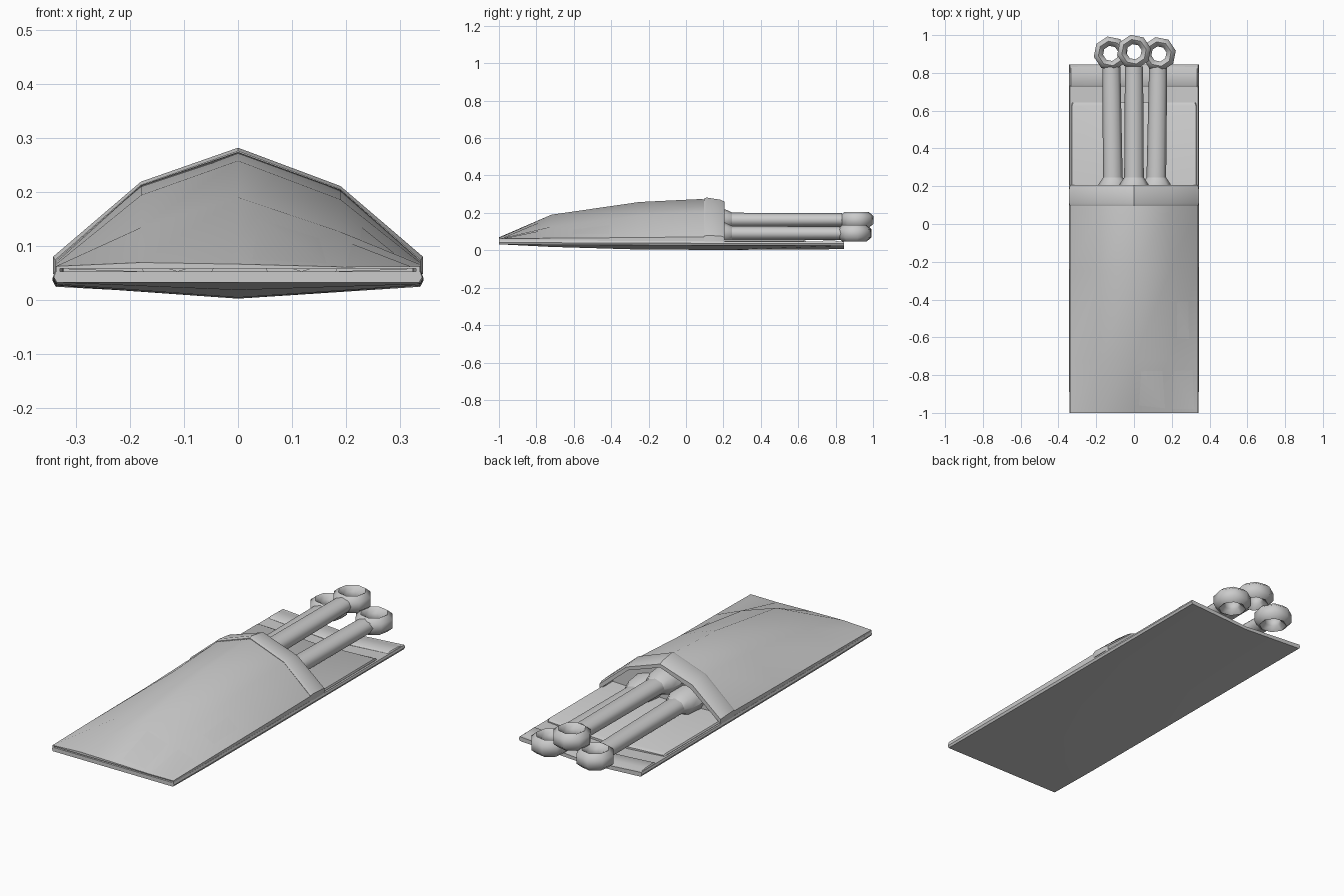
import bpy, bmesh, math
from mathutils import Matrix, Vector

if "Cube" in bpy.data.objects:
    bpy.data.objects.remove(bpy.data.objects["Cube"])


def finish(name, bm, angle=40):
    bmesh.ops.recalc_face_normals(bm, faces=bm.faces)
    me = bpy.data.meshes.new(name)
    bm.to_mesh(me)
    bm.free()
    ob = bpy.data.objects.new(name, me)
    bpy.context.collection.objects.link(ob)
    bpy.ops.object.select_all(action='DESELECT')
    ob.select_set(True)
    bpy.context.view_layer.objects.active = ob
    bpy.ops.object.shade_smooth_by_angle(angle=math.radians(angle))
    return ob


def loft(name, stations, angle=40):
    """Skin closed (x, z) outlines placed at successive y, capping both ends."""
    bm = bmesh.new()
    rings = [[bm.verts.new((x, y, z)) for x, z in pts] for y, pts in stations]
    for a, b in zip(rings, rings[1:]):
        n = len(a)
        for i in range(n):
            bm.faces.new((a[i], a[(i + 1) % n], b[(i + 1) % n], b[i]))
    bm.faces.new(rings[0])
    bm.faces.new(rings[-1])
    return finish(name, bm, angle)


def sheet(w, bottom_mid, bottom_edge, top_edge, top_mid):
    mid = (bottom_edge + top_edge) / 2
    return [(0, bottom_mid), (w - .006, bottom_edge), (w, mid), (w - .004, top_edge),
            (0, top_mid), (-w + .004, top_edge), (-w, mid), (-w + .006, bottom_edge)]


# backing sheet, sagging slightly along its centre
loft("backing_sheet", [
    (-1.0, sheet(.342, .032, .032, .052, .052)),
    (-.72, sheet(.344, .018, .029, .052, .045)),
    (-.25, sheet(.344, .004, .027, .050, .030)),
    (.20, sheet(.344, .002, .026, .048, .022)),
    (.845, sheet(.344, .006, .024, .046, .022))])

# liner panel on the exposed part of the backing
loft("liner_panel", [
    (-.1, sheet(.332, .024, .042, .058, .046)),
    (.625, sheet(.332, .024, .042, .058, .046)),
    (.642, sheet(.326, .022, .040, .050, .034))])

# raised strip across the far end of the backing
loft("end_strip", [
    (.725, sheet(.338, .018, .040, .046, .024)),
    (.735, sheet(.338, .018, .040, .053, .032)),
    (.80, sheet(.338, .018, .040, .051, .030)),
    (.84, sheet(.338, .018, .036, .044, .022))])


def arch(w, edge, shoulder, peak, t):
    """Faceted arch outline of thickness t, outer line then inner line back."""
    outer = [(-w, .048), (-w, edge), (-.18, shoulder + .004), (0, peak),
             (.19, shoulder - .004), (w, edge), (w, .048)]
    k = w - t
    inner = [(k, .046), (k, max(edge - t * .5, .047)), (.18, shoulder - t), (0, peak - t),
             (-.172, shoulder - t), (-k, max(edge - t * .5, .047)), (-k, .046)]
    return outer + inner


# pouch cover: closed at the front, open at the mouth
loft("pouch_cover", [
    (-1.0, arch(.338, .062, .065, .066, .008)),
    (-.72, arch(.339, .065, .130, .190, .014)),
    (-.25, arch(.339, .068, .190, .258, .016)),
    (.08, arch(.339, .072, .208, .274, .016)),
    (.19, arch(.337, .070, .200, .260, .016))])

# thick collar round the mouth
loft("mouth_collar", [
    (.095, arch(.339, .074, .209, .276, .010)),
    (.11, arch(.343, .080, .215, .282, .024)),
    (.185, arch(.343, .076, .206, .270, .024)),
    (.207, arch(.338, .070, .198, .260, .018))], 30)

# wall closing the inside of the mouth
bm = bmesh.new()
wall = [(-.335, .04), (-.332, .066), (-.178, .2), (0, .264), (.186, .192), (.332, .066), (.335, .04)]
bm.faces.new([bm.verts.new((x, .13, z)) for x, z in wall])
finish("mouth_wall", bm)


def rod_profile(x, z, r, n=8):
    return [(x + r * math.cos(2 * math.pi * i / n), z + .75 * r * math.sin(2 * math.pi * i / n))
            for i in range(n)]


def ring(name, x, y, z, major=.066, minor=.029, n=8, m=6):
    bm = bmesh.new()
    loops = []
    for i in range(n):
        a = 2 * math.pi * (i + .25) / n
        loop = []
        for j in range(m):
            b = 2 * math.pi * (j + .5) / m
            d = major + minor * math.cos(b)
            loop.append(bm.verts.new((x + d * math.cos(a), y + d * math.sin(a),
                                      z + .043 * math.sin(b))))
        loops.append(loop)
    for i in range(n):
        p, q = loops[i], loops[(i + 1) % n]
        for j in range(m):
            bm.faces.new((p[j], p[(j + 1) % m], q[(j + 1) % m], q[j]))
    return finish(name, bm, 60)


# three ring-ended handles, the middle one lying on the other two
for side, x0, x1, z, ry in (("left", -.112, -.12, .091, .903),
                            ("middle", 0, 0, .162, .912),
                            ("right", .118, .128, .091, .900)):
    loft(side + "_handle", [(.0, rod_profile(x0, z, .052)), (.24, rod_profile(x0, z, .052)),
                            (.835, rod_profile(x1, z, .048))], 60)
    # collar where the handle enters the pouch
    loft(side + "_guard", [(.12, rod_profile(x0, z, .085)), (.212, rod_profile(x0, z, .075)),
                           (.25, rod_profile(x0, z, .050))], 50)
    ring(side + "_ring", x1 * 1.03, ry, z)
